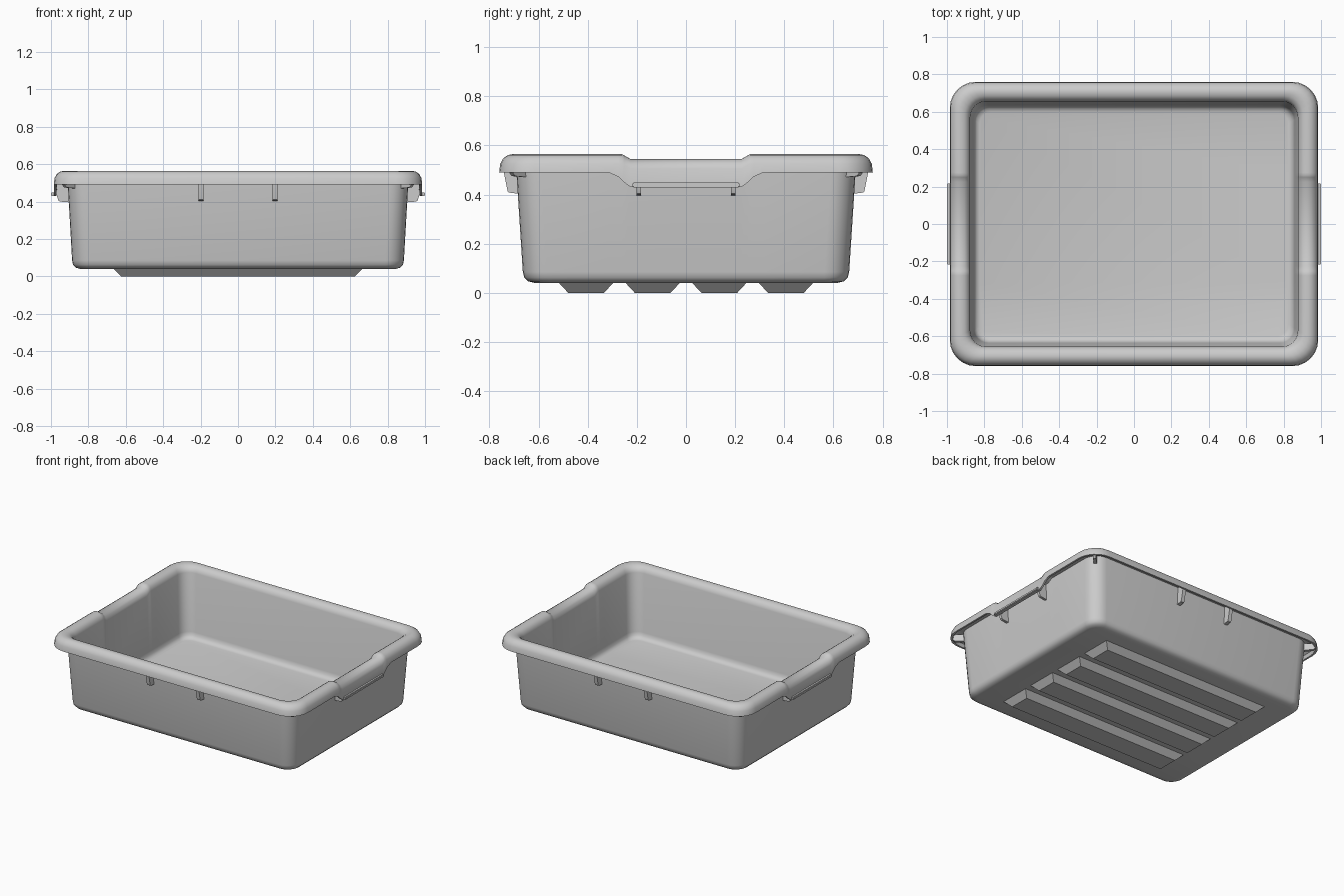
import bpy, bmesh, math
from mathutils import Matrix, Vector

if "Cube" in bpy.data.objects:
    bpy.data.objects.remove(bpy.data.objects["Cube"])


def finish(bm, name, angle=35):
    bmesh.ops.recalc_face_normals(bm, faces=bm.faces)
    me = bpy.data.meshes.new(name)
    bm.to_mesh(me)
    bm.free()
    ob = bpy.data.objects.new(name, me)
    bpy.context.collection.objects.link(ob)
    bpy.ops.object.select_all(action='DESELECT')
    ob.select_set(True)
    bpy.context.view_layer.objects.active = ob
    bpy.ops.object.shade_smooth_by_angle(angle=math.radians(angle))
    return ob


def interp(table, v):
    for (a, fa), (b, fb) in zip(table, table[1:]):
        if v <= b:
            return fa + (fb - fa) * (v - a) / (b - a)
    return table[-1][1]


# how far the rim top and the lip edge dip at the handle sides, by |y|
TOP_DIP = [(0, .02), (.225, .02), (.26, 0)]
LIP_DIP = [(0, .06), (.225, .06), (.25, .042), (.275, .018), (.315, 0)]
SIDE_Y = [-.315, -.275, -.26, -.25, -.225, .225, .25, .26, .275, .315]
CORNER_STEPS = 6


def ring(hx, hy, r, z, dip=None):
    """Rounded rectangle with extra points along both handle sides."""
    pts = []
    for i, (sx, sy) in enumerate([(1, 1), (-1, 1), (-1, -1), (1, -1)]):
        for k in range(CORNER_STEPS + 1):
            a = math.pi / 2 * (i + k / CORNER_STEPS)
            pts.append((sx * (hx - r) + r * math.cos(a),
                        sy * (hy - r) + r * math.sin(a), z))
        if i in (1, 3):
            sgn = -1 if i == 1 else 1
            for y in SIDE_Y:
                d = interp(dip, abs(y)) if dip else 0
                pts.append((sgn * hx, sgn * y, z - d))
    return pts


# tub: one closed section, outer floor -> wall -> hollow rim -> inner floor
section = [
    (.845, .615, .07, .04), (.868, .643, .085, .047), (.882, .658, .095, .062),
    (.887, .664, .10, .085), (.91, .69, .10, .49), (.912, .692, .10, .525, TOP_DIP),
    (.945, .722, .12, .53, TOP_DIP), (.966, .742, .13, .515, TOP_DIP),
    (.972, .747, .135, .49, LIP_DIP), (.985, .76, .14, .49, LIP_DIP),
    (.981, .756, .138, .525, TOP_DIP), (.969, .744, .13, .547, TOP_DIP),
    (.95, .726, .12, .56, TOP_DIP), (.93, .708, .11, .564, TOP_DIP),
    (.905, .685, .10, .559, TOP_DIP), (.886, .666, .09, .545, TOP_DIP),
    (.876, .656, .085, .52, TOP_DIP),
    (.858, .636, .08, .11), (.852, .629, .075, .088),
    (.842, .617, .07, .073), (.825, .598, .06, .067)]
bm = bmesh.new()
loops = [[bm.verts.new(p) for p in ring(*s)] for s in section]
for lo, hi in zip(loops, loops[1:]):
    n = len(lo)
    for i in range(n):
        j = (i + 1) % n
        bm.faces.new((lo[i], lo[j], hi[j], hi[i]))
bm.faces.new(loops[0])
bm.faces.new(loops[-1])
finish(bm, "tub", 40)


def prism(bm, outline, width, matrix):
    """Extrude an (outward, up) outline to a plate centred on its plane."""
    a, b = [[bm.verts.new(matrix @ Vector((u, s * width / 2, z))) for u, z in outline]
            for s in (-1, 1)]
    bm.faces.new(a)
    bm.faces.new(b[::-1])
    for i in range(len(a)):
        j = (i + 1) % len(a)
        bm.faces.new((a[i], a[j], b[j], b[i]))


def place(x, y, deg):
    return Matrix.Translation((x, y, 0)) @ Matrix.Rotation(math.radians(deg), 4, 'Z')


# ribs under the rim: front/back pairs, handle pairs and corners
bm = bmesh.new()
front_rib = [(-.015, .525), (.052, .52), (.05, .485), (.036, .414), (.03, .408), (-.015, .402)]
side_rib = [(-.015, .50), (.06, .50), (.062, .435), (.052, .405), (.045, .40), (-.015, .395)]
corner_rib = [(-.015, .52), (.075, .52), (.075, .49), (.06, .475), (-.015, .47)]
for s in (-1, 1):
    for t in (-1, 1):
        prism(bm, front_rib, .026, place(t * .197, s * .69, 90 * s))
        prism(bm, side_rib, .018, place(s * .908, t * .192, 0 if s > 0 else 180))
        prism(bm, corner_rib, .02,
              place(s * .88, t * .66, math.degrees(math.atan2(t, s))))
finish(bm, "rim_ribs", 30)

# grip bars along the lower edge of the handles
for s, name in ((1, "right_grip"), (-1, "left_grip")):
    bm = bmesh.new()
    bmesh.ops.create_cube(bm, size=1, matrix=Matrix.Translation((s * .985, 0, .439))
                          @ Matrix.Diagonal((.03, .435, .019, 1)))
    bmesh.ops.bevel(bm, geom=bm.edges[:], offset=.004, segments=2, affect='EDGES')
    finish(bm, name)

# four tapered runners under the floor
for k in range(4):
    bm = bmesh.new()
    rows = [[bm.verts.new((sx * hx, (k - 1.5) * .271 + sy * hy, z))
             for sx, sy in ((1, 1), (-1, 1), (-1, -1), (1, -1))]
            for hx, hy, z in ((.625, .073, 0), (.668, .112, .042))]
    bm.faces.new(rows[0])
    bm.faces.new(rows[1])
    for i in range(4):
        j = (i + 1) % 4
        bm.faces.new((rows[0][i], rows[0][j], rows[1][j], rows[1][i]))
    finish(bm, f"runner_{k + 1}", 30)
